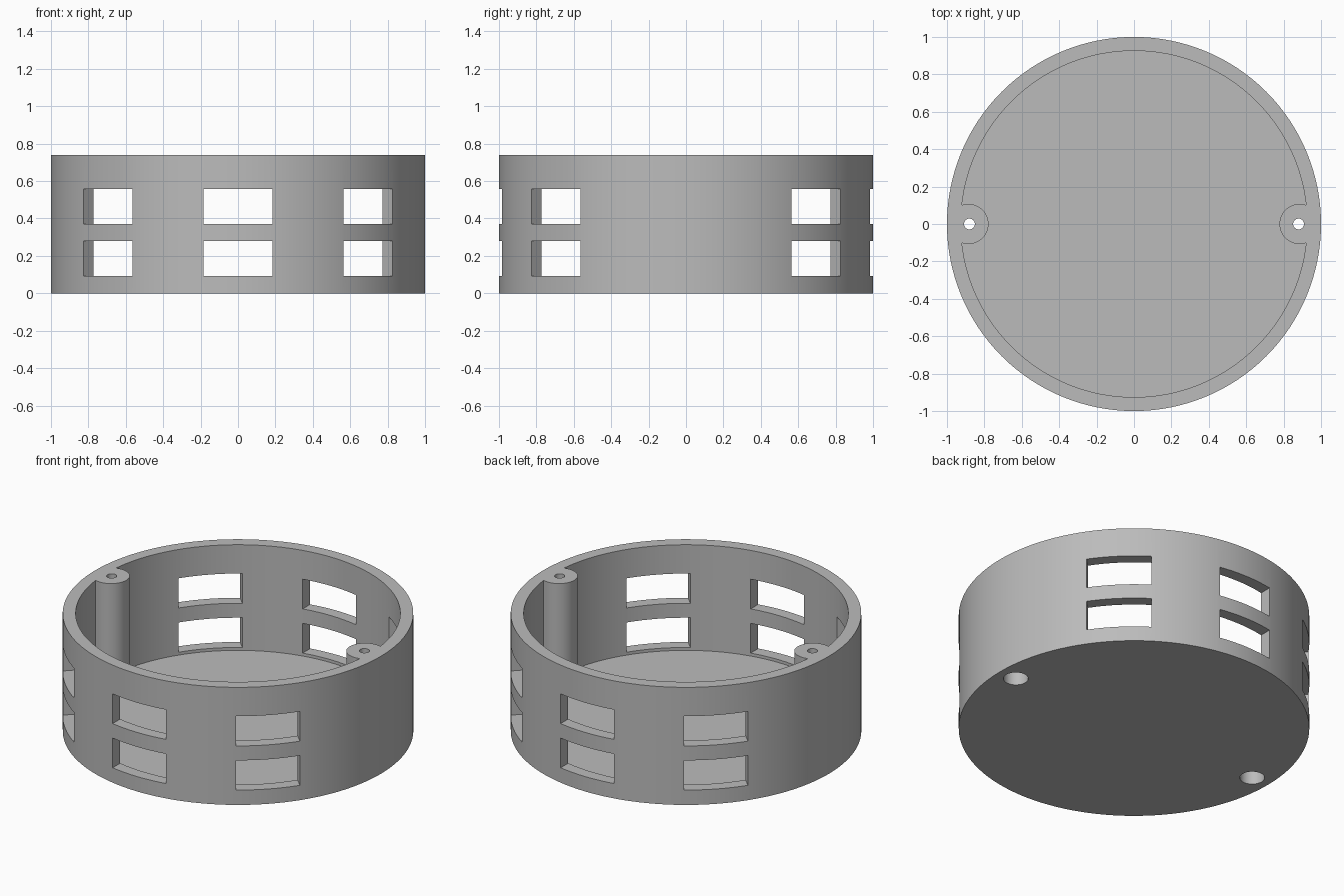
import bpy
import math

cube = bpy.data.objects.get("Cube")
if cube:
    bpy.data.objects.remove(cube, do_unlink=True)

HEIGHT, FLOOR = 0.74, 0.075
OUTER, INNER = 1.0, 0.926
WINDOW_W, WINDOW_H = 0.37, 0.187
POST_X, HOLE_X = 0.885, 0.88

grey = bpy.data.materials.new("plain grey")
grey.use_nodes = True
colour = (0.5, 0.5, 0.5, 1)
grey.diffuse_color = colour
grey.node_tree.nodes["Principled BSDF"].inputs["Base Color"].default_value = colour


def cylinder(name, radius, z0, z1, x=0, sides=128):
    bpy.ops.mesh.primitive_cylinder_add(
        vertices=sides, radius=radius, depth=z1 - z0, location=(x, 0, (z0 + z1) / 2))
    obj = bpy.context.object
    obj.name = name
    obj.data.materials.append(grey)
    return obj


def box(name, size, location, angle):
    bpy.ops.mesh.primitive_cube_add(size=1, location=location, rotation=(0, 0, angle))
    obj = bpy.context.object
    obj.name = name
    obj.scale = size
    obj.data.materials.append(grey)
    return obj


def subtract(target, cutter):
    cutter.hide_render = True
    mod = target.modifiers.new("cut", "BOOLEAN")
    mod.operation = "DIFFERENCE"
    mod.solver = "EXACT"
    mod.object = cutter
    bpy.context.view_layer.objects.active = target
    bpy.ops.object.modifier_apply(modifier=mod.name)
    bpy.data.objects.remove(cutter, do_unlink=True)


# Round housing, hollowed so that two full-height screw posts remain
housing = cylinder("round_housing", OUTER, 0, HEIGHT)
pocket = cylinder("pocket_cutter", INNER, FLOOR, HEIGHT + 0.1)
for side in (-1, 1):
    subtract(pocket, cylinder("post_shape", 0.107, 0, 1, side * POST_X, 48))
subtract(housing, pocket)

# Screw holes: narrow through bore, wide recess from below
for side in (-1, 1):
    subtract(housing, cylinder("bore_cutter", 0.029, -0.1, 1, side * HOLE_X, 32))
    subtract(housing, cylinder("recess_cutter", 0.071, -0.1, 0.37, side * HOLE_X, 32))

# Two rows of windows on the front, the back and the four diagonals
for degrees in (45, 90, 135, 225, 270, 315):
    a = math.radians(degrees)
    for z in (0.187, 0.465):
        subtract(housing, box("window_cutter", (0.35, WINDOW_W, WINDOW_H),
                              (0.96 * math.cos(a), 0.96 * math.sin(a), z), a))

# Smooth curved walls, crisp edges
bpy.ops.object.select_all(action="DESELECT")
housing.select_set(True)
bpy.context.view_layer.objects.active = housing
bpy.ops.object.shade_smooth_by_angle(angle=math.radians(30))
